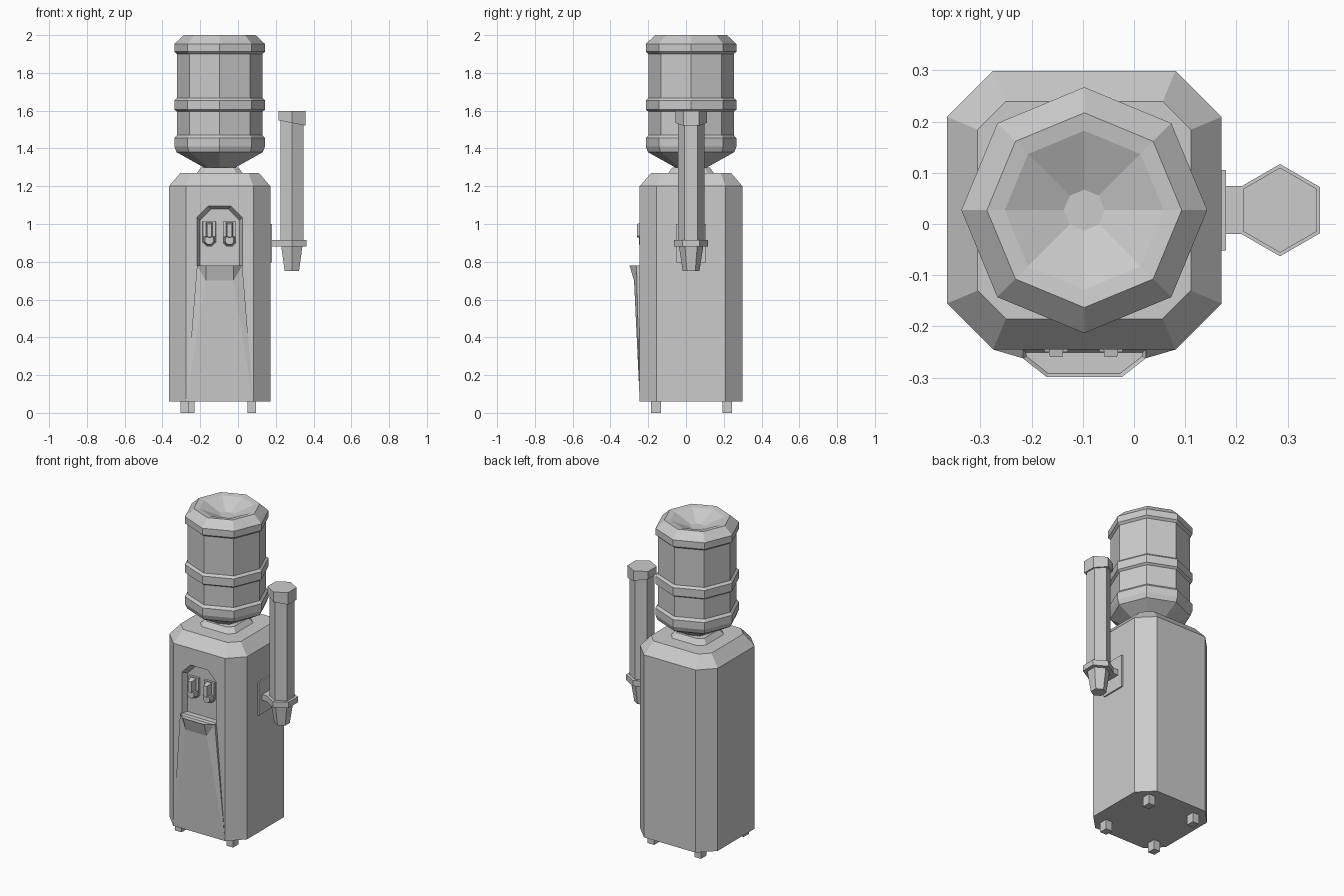
import bpy
import bmesh
from math import cos, sin, tau
from mathutils import Vector

if "Cube" in bpy.data.objects:
    bpy.data.objects.remove(bpy.data.objects["Cube"])

grey = bpy.data.materials.new("light grey plastic")
grey.use_nodes = True
GREY = (0.6, 0.6, 0.6, 1)
grey.diffuse_color = GREY
grey.node_tree.nodes["Principled BSDF"].inputs["Base Color"].default_value = GREY

CX, CY = -0.097, 0.027      # centre of cabinet and bottle
FRONT = -0.245              # cabinet front plane


def finish(name, bm):
    bmesh.ops.recalc_face_normals(bm, faces=bm.faces)
    mesh = bpy.data.meshes.new(name)
    bm.to_mesh(mesh)
    bm.free()
    mesh.materials.append(grey)
    obj = bpy.data.objects.new(name, mesh)
    bpy.context.collection.objects.link(obj)
    return obj


def loft(name, rings):
    """Closed solid through a list of equally long point rings."""
    bm = bmesh.new()
    loops = [[bm.verts.new(p) for p in ring] for ring in rings]
    n = len(loops[0])
    for a, b in zip(loops, loops[1:]):
        for i in range(n):
            j = (i + 1) % n
            bm.faces.new((a[i], a[j], b[j], b[i]))
    bm.faces.new(loops[0][::-1])
    bm.faces.new(loops[-1])
    return finish(name, bm)


def polygon(sides, r, z, cx, cy, turn=0.0):
    return [Vector((cx + r * cos(tau * (i + turn) / sides),
                    cy + r * sin(tau * (i + turn) / sides), z)) for i in range(sides)]


def chamfered(hx, hy, c, z):
    """Rectangle with cut corners around the cabinet centre."""
    pts = [(hx, c - hy), (hx, hy - c), (hx - c, hy), (c - hx, hy),
           (-hx, hy - c), (-hx, c - hy), (c - hx, -hy), (hx - c, -hy)]
    return [Vector((CX + x, CY + y, z)) for x, y in pts]


def box(name, x0, x1, y0, y1, z0, z1):
    return loft(name, [[(x0, y0, z), (x1, y0, z), (x1, y1, z), (x0, y1, z)]
                       for z in (z0, z1)])


# Cabinet with sloped shoulders
cabinet = loft("cabinet", [chamfered(0.268, 0.272, 0.09, 0.06),
                           chamfered(0.268, 0.272, 0.09, 1.2),
                           chamfered(0.208, 0.212, 0.055, 1.27)])


# Arched tap niche cut into the cabinet front
def arch(y):
    w = 0.12 - (y - FRONT) * 0.43
    top = 0.975 + w
    return [(CX + x, y, z) for x, z in
            [(-w, 0.78), (w, 0.78), (w, top - 0.06), (w - 0.06, top),
             (0.06 - w, top), (-w, top - 0.06)]]


cutter = loft("niche_cutter", [arch(-0.28), arch(-0.21)])
cutter.hide_render = True
cut = cabinet.modifiers.new("niche", "BOOLEAN")
cut.operation = "DIFFERENCE"
cut.solver = "EXACT"
cut.object = cutter
bpy.context.view_layer.objects.active = cabinet
bpy.ops.object.modifier_apply(modifier=cut.name)
bpy.data.objects.remove(cutter)

# Drip tray running down into a spreading front skirt
bm = bmesh.new()
half = {"back": (0.12, FRONT, 0.78), "side": (0.12, -0.262, 0.78),
        "lip": (0.073, -0.299, 0.78), "chin": (0.073, -0.275, 0.7),
        "foot": (0.178, FRONT, 0.06)}
L, R = [{k: bm.verts.new((CX + s * x, y, z)) for k, (x, y, z) in half.items()}
        for s in (1, -1)]
for v in (L, R):
    for keys in (("back", "side", "foot"), ("side", "chin", "foot"),
                 ("side", "lip", "chin")):
        bm.faces.new([v[k] for k in keys])
for a, b in (("lip", "chin"), ("chin", "foot"), ("foot", "back")):
    bm.faces.new((L[a], R[a], R[b], L[b]))
top = bm.faces.new([L[k] for k in ("back", "side", "lip")] +
                   [R[k] for k in ("lip", "side", "back")])
bmesh.ops.recalc_face_normals(bm, faces=bm.faces)
bmesh.ops.inset_region(bm, faces=[top], thickness=0.008)
bmesh.ops.translate(bm, verts=top.verts, vec=(0, 0, -0.012))
finish("drip_tray", bm)

# Two taps: back plate, spout and lever
for side, x in (("right", -0.152), ("left", -0.045)):
    def shield(w, z0, z1, y):
        c = w * 0.6
        return [(x + px, y, pz) for px, pz in
                [(-w, z1), (-w, z0 + c), (c - w, z0), (w - c, z0), (w, z0 + c), (w, z1)]]
    loft(side + "_tap_plate", [shield(0.036, 0.88, 1.015, -0.2),
                               shield(0.034, 0.882, 1.013, -0.222)])
    loft(side + "_tap_spout", [shield(0.03, 0.885, 0.935, -0.22),
                               shield(0.022, 0.892, 0.93, -0.25)])
    loft(side + "_tap_lever", [shield(0.018, 0.92, 1.008, -0.22),
                               shield(0.012, 0.93, 1.0, -0.26)])

# Feet
for name, x, y in (("front_right_foot", -0.305, -0.185), ("front_left_foot", 0.05, -0.185),
                   ("back_right_foot", -0.275, 0.192), ("back_left_foot", 0.05, 0.192)):
    box(name, x, x + 0.045, y, y + 0.052, 0, 0.07)

# Collar under the bottle
loft("bottle_collar", [chamfered(0.125, 0.125, 0.035, 1.265),
                       chamfered(0.098, 0.098, 0.028, 1.3)])

# Eight-sided bottle with raised bands and a dished top
bottle = [(0.07, 1.285), (0.085, 1.3), (0.228, 1.38), (0.24, 1.41), (0.24, 1.455),
          (0.226, 1.47), (0.226, 1.595), (0.24, 1.605), (0.24, 1.655), (0.226, 1.668),
          (0.226, 1.9), (0.24, 1.912), (0.24, 1.953), (0.19, 2.0), (0.155, 1.995),
          (0.04, 1.945)]
loft("bottle", [polygon(8, r, z, CX, CY) for r, z in bottle])

# Cup dispenser on the left side
TX, TY = 0.285, 0.027


def hexagon(r, z):
    return polygon(6, r, z, TX, TY, 0.5)


box("bracket_plate", 0.165, 0.18, -0.052, 0.105, 0.795, 1.0)
box("bracket_arm", 0.175, 0.23, -0.02, 0.074, 0.88, 0.915)
loft("cup_collar", [hexagon(0.09, 0.88), hexagon(0.09, 0.915)])
loft("cup_tube", [hexagon(0.07, 0.91), hexagon(0.07, 1.56)])
loft("cup_outlet", [hexagon(0.044, 0.75), hexagon(0.065, 0.885)])
slanted = hexagon(0.083, 1.535)
for p in slanted:
    p.z -= (p.x - TX) * 0.2
loft("cup_tube_cap", [slanted, hexagon(0.083, 1.597)])
